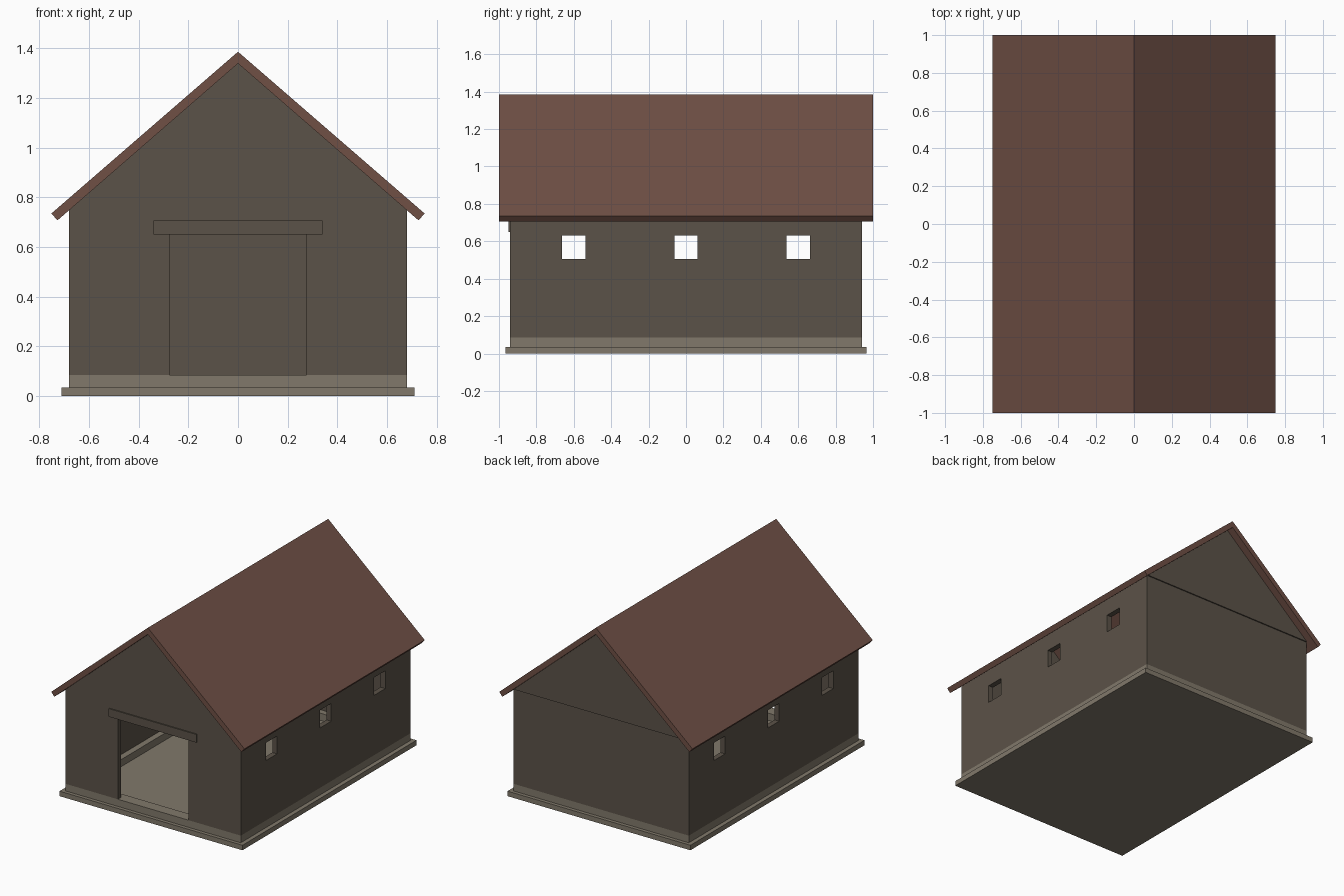
import bpy
import bmesh
from mathutils import Matrix, Vector

cube = bpy.data.objects.get("Cube")
if cube:
    bpy.data.objects.remove(cube, do_unlink=True)


def make_material(name, rgb):
    mat = bpy.data.materials.new(name)
    mat.use_nodes = True
    mat.diffuse_color = (*rgb, 1)
    mat.node_tree.nodes["Principled BSDF"].inputs["Base Color"].default_value = (*rgb, 1)
    return mat


wood = make_material("weathered wood", (0.105, 0.085, 0.065))
stone = make_material("stone", (0.22, 0.19, 0.145))
tile = make_material("brown roof", (0.16, 0.08, 0.06))


def add_object(name, bm, mat):
    bmesh.ops.recalc_face_normals(bm, faces=bm.faces)
    mesh = bpy.data.meshes.new(name)
    bm.to_mesh(mesh)
    bm.free()
    mesh.materials.append(mat)
    obj = bpy.data.objects.new(name, mesh)
    bpy.context.collection.objects.link(obj)
    return obj


def box(name, x, y, z, mat):
    """Box from (min, max) ranges."""
    bm = bmesh.new()
    size = Vector([r[1] - r[0] for r in (x, y, z)])
    mid = Vector([(r[0] + r[1]) / 2 for r in (x, y, z)])
    bmesh.ops.create_cube(bm, size=1, matrix=Matrix.Translation(mid) @ Matrix.Diagonal(size).to_4x4())
    return add_object(name, bm, mat)


def prism(name, profile, y0, y1, mat):
    """Extrude an x-z profile along y."""
    bm = bmesh.new()
    face = bm.faces.new([bm.verts.new((x, y0, z)) for x, z in profile])
    side = bmesh.ops.extrude_face_region(bm, geom=[face])["geom"]
    verts = [v for v in side if isinstance(v, bmesh.types.BMVert)]
    bmesh.ops.translate(bm, verts=verts, vec=(0, y1 - y0, 0))
    return add_object(name, bm, mat)


def cut(obj, cutters):
    """Subtract the cutters, bake the result and remove them."""
    for c in cutters:
        c.hide_render = True
        mod = obj.modifiers.new("cut", "BOOLEAN")
        mod.operation = "DIFFERENCE"
        mod.solver = "EXACT"
        mod.object = c
    deps = bpy.context.evaluated_depsgraph_get()
    baked = bpy.data.meshes.new_from_object(obj.evaluated_get(deps))
    obj.modifiers.clear()
    obj.data = baked
    for c in cutters:
        bpy.data.objects.remove(c, do_unlink=True)


def both(v):
    return (-v, v)


W, L = 0.68, 0.94        # half width and half length of the walls
T = 0.037                # wall thickness
BASE, EAVE = 0.085, 0.752

# Stone footing with a raised curb
box("floor_slab", both(0.71), both(0.965), (0, 0.035), stone)
curb = box("foundation_curb", both(W), both(L), (0.035, BASE), stone)
cut(curb, [box("curb_cutter", both(W - 0.08), both(L - 0.08), (0, 0.2), stone)])

# Hollow walls with a doorway and three windows per side
walls = box("walls", both(W), both(L), (BASE, EAVE), wood)
cutters = [
    box("room_cutter", both(W - T), both(L - T), (0, 1), wood),
    box("door_cutter", both(0.275), (-1.1, -0.8), (0, 0.65), wood),
]
for y in (-0.6, 0, 0.6):
    cutters.append(box("window_cutter", both(1), (y - 0.0625, y + 0.0625), (0.505, 0.63), wood))
cut(walls, cutters)

# Rail over the doorway
box("door_rail", both(0.34), (-L - 0.008, -L), (0.65, 0.707), wood)

# Gable ends, slightly proud of the walls
gable = [(-W, EAVE), (W, EAVE), (0, 1.34)]
prism("front_gable", gable, -L - 0.004, -L + T, wood)
prism("back_gable", gable, L - T, L + 0.008, wood)

# Pitched roof with square-cut eaves
roof = [(0, 1.385), (0.75, 0.735), (0.726, 0.707), (0, 1.338), (-0.726, 0.707), (-0.75, 0.735)]
prism("roof", roof, -1, 1, tile)
